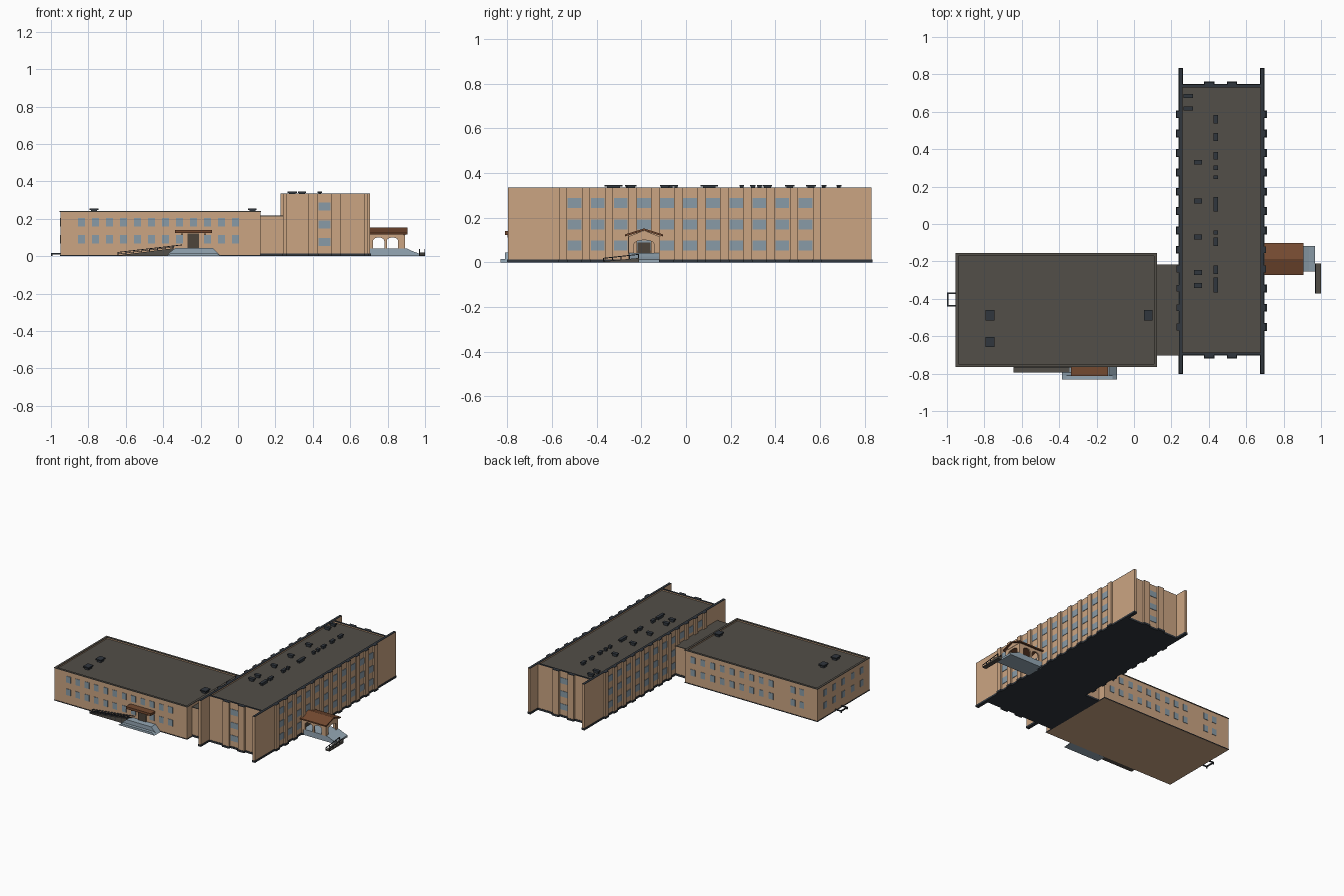
import bpy, bmesh, math
from mathutils import Vector

if "Cube" in bpy.data.objects:
    bpy.data.objects.remove(bpy.data.objects["Cube"])


def material(name, r, g, b):
    m = bpy.data.materials.new(name)
    m.diffuse_color = (r, g, b, 1)
    m.use_nodes = True
    m.node_tree.nodes["Principled BSDF"].inputs["Base Color"].default_value = m.diffuse_color
    return m


WALL = material("tan_brick", 0.60, 0.375, 0.225)
ROOF = material("roof_grey", 0.085, 0.077, 0.065)
SLATE = material("dark_slate", 0.030, 0.037, 0.047)
GLASS = material("window_glass", 0.25, 0.33, 0.39)
STONE = material("pale_concrete", 0.30, 0.39, 0.46)
SHINGLE = material("brown_shingle", 0.175, 0.068, 0.030)
DOOR = material("door_brown", 0.075, 0.058, 0.043)


def finish(name, bm, mat):
    bmesh.ops.recalc_face_normals(bm, faces=bm.faces)
    me = bpy.data.meshes.new(name)
    bm.to_mesh(me)
    bm.free()
    me.materials.append(mat)
    ob = bpy.data.objects.new(name, me)
    bpy.context.collection.objects.link(ob)
    return ob


def boxes(name, mat, items):
    """One object from boxes given as (x0, x1, y0, y1, z0, z1)."""
    bm = bmesh.new()
    for x0, x1, y0, y1, z0, z1 in items:
        vs = bmesh.ops.create_cube(bm, size=1)["verts"]
        for v in vs:
            v.co = Vector(((x0 + x1) / 2 + v.co.x * (x1 - x0),
                           (y0 + y1) / 2 + v.co.y * (y1 - y0),
                           (z0 + z1) / 2 + v.co.z * (z1 - z0)))
    return finish(name, bm, mat)


def prism(name, mat, axis, profiles):
    """Extrude profiles [(points, a, b)] along x (points y,z) or y (points x,z)."""
    bm = bmesh.new()
    for pts, a, b in profiles:
        def at(p, t):
            return (t, p[0], p[1]) if axis == "x" else (p[0], t, p[1])
        f = bm.faces.new([bm.verts.new(at(p, a)) for p in pts])
        new = bmesh.ops.extrude_face_region(bm, geom=[f])["geom"]
        d = Vector(at((0, 0), b - a))
        for v in new:
            if isinstance(v, bmesh.types.BMVert):
                v.co += d
    return finish(name, bm, mat)


def strip(x0, z0, x1, z1, t):
    return [(x0, z0), (x1, z1), (x1, z1 + t), (x0, z0 + t)]


def parapet(x0, x1, y0, y1, z0, z1, t):
    return [(x0, x1, y0, y0 + t, z0, z1), (x0, x1, y1 - t, y1, z0, z1),
            (x0, x0 + t, y0 + t, y1 - t, z0, z1), (x1 - t, x1, y0 + t, y1 - t, z0, z1)]


# ---- Tall wing: core, long fin walls, pilasters ----
X0, X1, Y0, Y1, B, H = 0.24, 0.695, -0.70, 0.745, 0.014, 0.333
pil_y = [-0.551 + 0.1034 * i for i in range(12)]
win_y = [-0.499 + 0.1034 * i for i in range(11)]
boxes("tall_wing_core", WALL, [(X0 + 0.01, X1 - 0.01, Y0, Y1, B, H - 0.012)])
boxes("tall_wing_fin_walls", WALL, [(X0, X0 + 0.018, -0.798, 0.832, B, H),
                                    (X1 - 0.018, X1, -0.798, 0.832, B, H)])
pil = []
for y in pil_y:
    pil += [(X0 - 0.012, X0 + 0.002, y - 0.018, y + 0.018),
            (X1 - 0.002, X1 + 0.012, y - 0.018, y + 0.018)]
for x in (0.402, 0.524):
    pil += [(x - 0.025, x + 0.025, Y0 - 0.015, Y0 + 0.002),
            (x - 0.025, x + 0.025, Y1 - 0.002, Y1 + 0.015)]
boxes("tall_wing_pilasters", WALL, [p + (B, H) for p in pil])
boxes("tall_wing_end_parapets", WALL, [(X0 + 0.01, X1 - 0.01, Y0, Y0 + 0.012, B, H),
                                       (X0 + 0.01, X1 - 0.01, Y1 - 0.012, Y1, B, H)])

# dark plinth following the plan, and dark coping on the wall tops
e = 0.003
plan = pil + [(X0, X0 + 0.018, -0.798, 0.832), (X1 - 0.018, X1, -0.798, 0.832)]
boxes("tall_wing_plinth", SLATE,
      [(a - e, b + e, c - e, d + e, 0, B) for a, b, c, d in plan + [(X0, X1, Y0, Y1)]])
ends = [(X0 + 0.018, X1 - 0.018, Y0, Y0 + 0.014), (X0 + 0.018, X1 - 0.018, Y1 - 0.014, Y1)]
boxes("tall_wing_coping", SLATE, [p + (H, H + 0.003) for p in plan + ends])
boxes("tall_wing_roof", ROOF, [(X0 + 0.015, X1 - 0.015, Y0 + 0.01, Y1 - 0.01, H - 0.014, H - 0.008)])

# windows, three floors
wins = []
for z in (0.076, 0.170, 0.266):
    for y in win_y:
        wins.append((X1, X1 + 0.003, y - 0.031, y + 0.031, z - 0.023, z + 0.023))
        if y > -0.2 or z > 0.22:
            wins.append((X0 - 0.003, X0, y - 0.031, y + 0.031, z - 0.023, z + 0.023))
    for ya, yb in ((Y0 - 0.003, Y0), (Y1, Y1 + 0.003)):
        wins.append((0.431, 0.495, ya, yb, z - 0.021, z + 0.021))
boxes("tall_wing_windows", GLASS, wins)

# roof vents: cap on a narrower stem
caps = [(0.29, 0.685, .05, .022), (0.29, 0.618, .05, .022)]
caps += [(0.342, y, .045, .026) for y in (0.33, 0.122, -0.07, -0.26, -0.328)]
caps += [(0.437, y, .022, w) for y, w in ((0.56, .045), (0.465, .042), (0.365, .042), (0.30, .025),
         (0.25, .02), (0.105, .078), (-0.045, .02), (-0.095, .045), (-0.245, .045), (-0.325, .08))]
vents = []
for x, y, w, d in caps:
    vents += [(x - w / 2, x + w / 2, y - d / 2, y + d / 2, 0.339, 0.346),
              (x - w * .36, x + w * .36, y - d * .36, y + d * .36, H - 0.012, 0.339)]
boxes("tall_wing_roof_vents", SLATE, vents)

# ---- Low wing ----
L0, L1, M0, M1, LH = -0.95, 0.12, -0.76, -0.16, 0.237
boxes("low_wing_body", WALL, [(L0, L1, M0, M1, 0, LH - 0.01)])
boxes("low_wing_parapet", WALL, parapet(L0, L1, M0, M1, LH - 0.012, LH, 0.012))
boxes("low_wing_coping", ROOF, parapet(L0 - .004, L1 + .004, M0 - .004, M1 + .004, LH, LH + 0.005, 0.016))
boxes("low_wing_roof", ROOF, [(L0 + .01, L1 - .01, M0 + .01, M1 - .01, LH - 0.011, LH - 0.006)])
boxes("low_wing_footing", SLATE, [(L0 - .003, L1 + .003, M0 - .003, M1 + .003, 0.001, 0.006)])
wins = []
for z in (0.09, 0.182):
    for i in range(12):
        x = -0.837 + 0.0749 * i
        if z > 0.1 or i != 8:
            wins.append((x - .018, x + .018, M0 - .003, M0, z - .023, z + .023))
    for x in [0.055 - 0.079 * i for i in range(9)] + [-0.755, -0.825]:
        wins.append((x - .018, x + .018, M1, M1 + .003, z - .023, z + .023))
    for i in range(5):
        y = -0.67 + 0.105 * i
        wins.append((L0 - .003, L0, y - .018, y + .018, z - .023, z + .023))
boxes("low_wing_windows", GLASS, wins)
vents = []
for x, y in ((-0.77, -0.488), (-0.77, -0.63), (0.077, -0.488)):
    vents += [(x - .023, x + .023, y - .027, y + .027, 0.246, 0.254),
              (x - .016, x + .016, y - .019, y + .019, LH - .008, 0.246)]
boxes("low_wing_roof_vents", SLATE, vents)
boxes("left_end_ground_frame", SLATE,
      [(x + 0, x + 1 * w, y, y + d, z, z + 0.008) for x, w, y, d, z in (
          (-1.0, .008, -.442, .077, 0.008), (-.998, .05, -.442, .008, 0.008),
          (-.998, .05, -.373, .008, 0.008), (-1.0, .008, -.442, .008, 0),
          (-1.0, .008, -.373, .008, 0))])

# ---- Link between the wings ----
boxes("link_body", WALL, [(L1 - .01, X0 + .005, -0.70, -0.22, B, 0.213)])
boxes("link_roof", ROOF, [(L1, X0, -0.703, -0.217, 0.213, 0.218)])
boxes("link_plinth", SLATE, [(L1, X0, -0.703, -0.217, 0.0, B)])

# ---- Front entrance: flared platform, door, canopy, ramp ----
prism("front_platform", STONE, "y",
      [([(-.385, 0), (-.36, .024), (-.335, .044), (-.135, .044), (-.115, .024), (-.092, 0)], -0.81, -0.755),
       ([(-.385, 0), (-.36, .016), (-.115, .016), (-.092, 0)], -0.832, -0.81)])
boxes("front_door", DOOR, [(-.27, -.208, M0 - .008, M0, .044, .122)])
boxes("front_canopy", SHINGLE, [(-.338, -.138, -.812, M0, .123, .140)])
boxes("front_canopy_brackets", WALL, [(x - .006, x + .006, -.80, M0, .112, .124) for x in (-.30, -.176)])
prism("front_ramp", ROOF, "y", [([(-.645, 0), (-.345, 0), (-.345, .042), (-.645, .004)], -.795, M0)])
rails = []
for y in (-.795, -.768):
    rails += [(strip(-.645, .018, -.30, .058, .004), y, y + .004),
              (strip(-.645, .010, -.34, .048, .003), y, y + .004)]
    for i in range(8):
        x = -.643 + .042 * i
        rails.append(([(x, 0), (x + .004, 0), (x + .004, .02 + .0049 * i), (x, .02 + .0049 * i)], y, y + .004))
prism("front_ramp_rails", SLATE, "y", rails)

# ---- Side entrance: gabled porch on the tall wing ----
yc = -0.188
prism("porch_platform", STONE, "y",
      [([(X1, 0), (.968, 0), (.968, .014), (.935, .026), (.90, .042), (X1, .042)], -.255, -.118)])
prism("porch_roof", SHINGLE, "x",
      [([(yc - .086, .116), (yc, .143), (yc + .086, .116), (yc + .086, .125), (yc, .152), (yc - .086, .125)],
        X1, .905)])
prism("porch_gable", WALL, "x", [([(yc - .075, .114), (yc + .075, .114), (yc, .143)], .885, .895)])


def arcade(a, b, openings, z0, z1):
    """Wall outline with arched openings cut up from its foot."""
    pts = [(b, z0), (b, z1), (a, z1), (a, z0)]
    for c, w in openings:
        arch = [(c - w * math.cos(math.pi * k / 8), .082 + .018 * math.sin(math.pi * k / 8)) for k in range(9)]
        pts += [(c - w, z0)] + arch + [(c + w, z0)]
    return pts


side = arcade(.705, .893, [(.752, .030), (.826, .030)], .04, .118)
prism("porch_side_arcades", WALL, "y", [(side, yc - .07, yc - .06), (side, yc + .06, yc + .07)])
prism("porch_front_arch", WALL, "x",
      [(arcade(yc - .07, yc + .07, [(yc, .045)], .04, .116), .885, .893)])
boxes("side_door", DOOR, [(X1, X1 + .008, yc - .030, yc + .030, .04, .09)])

# side ramp and handrails
prism("side_ramp", ROOF, "x", [([(-.372, 0), (-.21, 0), (-.21, .02), (-.372, .004)], .968, 1.0)])
rails = []
for x in (.968, .996):
    rails.append((strip(-.372, .016, -.21, .034, .004), x, x + .004))
    for i in range(5):
        y, h = -.371 + .039 * i, .018 + .0043 * i
        rails.append(([(y, 0), (y + .004, 0), (y + .004, h), (y, h)], x, x + .004))
prism("side_ramp_rails", SLATE, "x", rails)
